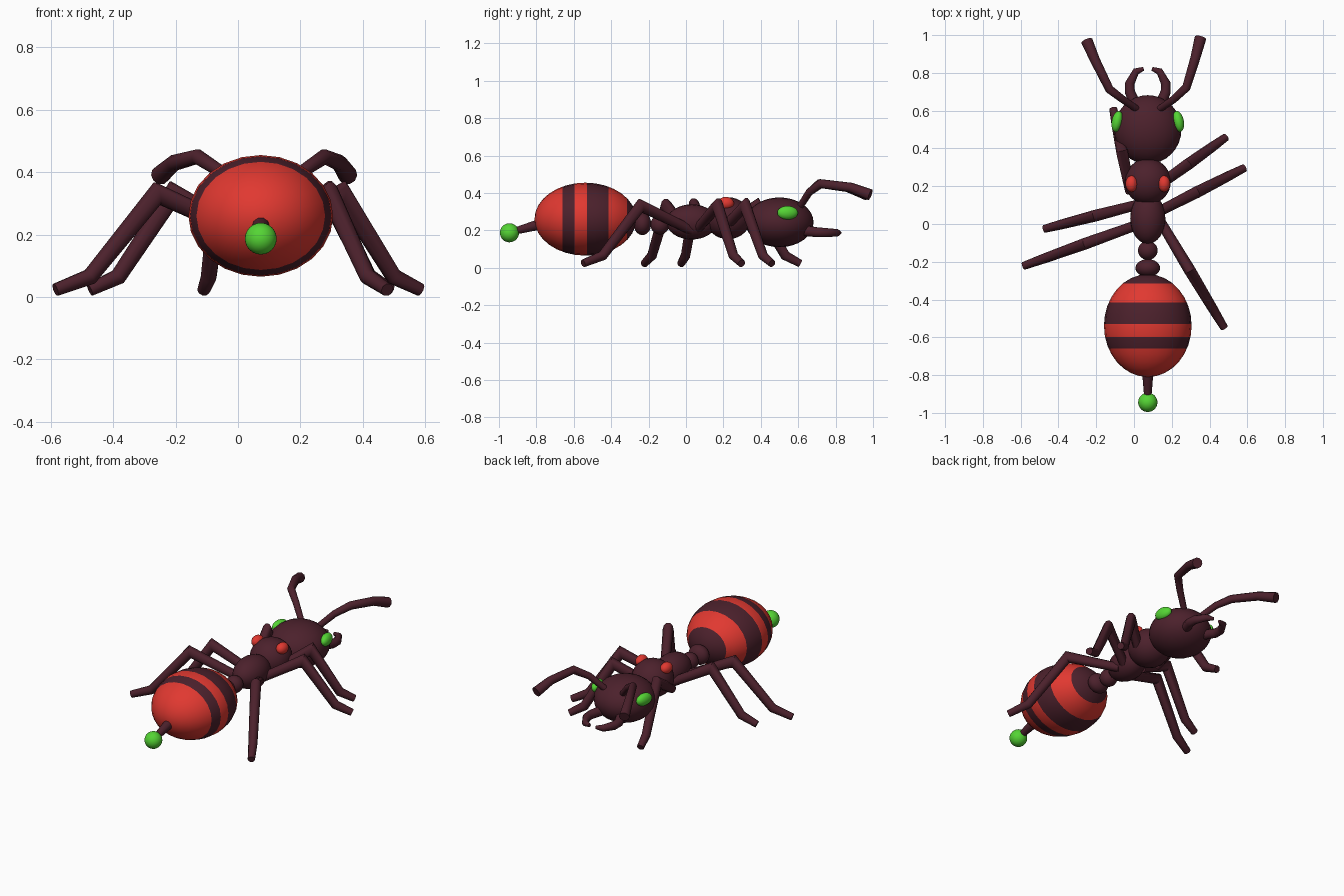
import bpy, bmesh, math
from mathutils import Vector, Matrix

if "Cube" in bpy.data.objects:
    bpy.data.objects.remove(bpy.data.objects["Cube"])

CX = 0.073  # body midline


def material(name, rgb):
    m = bpy.data.materials.new(name)
    m.diffuse_color = (*rgb, 1)
    m.use_nodes = True
    m.node_tree.nodes["Principled BSDF"].inputs["Base Color"].default_value = m.diffuse_color
    return m


MAROON = material("dark maroon", (0.072, 0.015, 0.025))
RED = material("bright red", (0.75, 0.04, 0.03))
GREEN = material("bright green", (0.09, 0.66, 0.035))


def finish(bm, name, mats):
    bmesh.ops.recalc_face_normals(bm, faces=bm.faces)
    me = bpy.data.meshes.new(name)
    bm.to_mesh(me)
    bm.free()
    for m in mats:
        me.materials.append(m)
    ob = bpy.data.objects.new(name, me)
    bpy.context.collection.objects.link(ob)
    bpy.ops.object.select_all(action='DESELECT')
    ob.select_set(True)
    bpy.context.view_layer.objects.active = ob
    bpy.ops.object.shade_smooth_by_angle(angle=math.radians(50))
    return ob


def ellipsoid(name, loc, radii, mat, yaw=0.0, cuts=()):
    """Sphere with poles along y; cuts are y levels that swap between two colours."""
    bm = bmesh.new()
    bmesh.ops.create_uvsphere(bm, u_segments=24, v_segments=16, radius=1)
    mtx = (Matrix.Translation(loc) @ Matrix.Rotation(yaw, 4, 'Z')
           @ Matrix.Diagonal((*radii, 1)) @ Matrix.Rotation(math.pi / 2, 4, 'X'))
    bmesh.ops.transform(bm, matrix=mtx, verts=bm.verts)
    for y in cuts:
        bmesh.ops.bisect_plane(bm, geom=bm.verts[:] + bm.edges[:] + bm.faces[:],
                               plane_co=(0, y, 0), plane_no=(0, 1, 0))
    for f in bm.faces:
        y = f.calc_center_median().y
        f.material_index = sum(y < c for c in cuts) % 2
    return finish(bm, name, [mat, RED] if cuts else [mat])


def tube(name, points, radii, sides=10):
    """Tapered limb with mitred joints and flat ends."""
    pts = [Vector(p) for p in points]
    bm = bmesh.new()
    rings = []
    for i, p in enumerate(pts):
        a = (p - pts[i - 1]).normalized() if i else None
        b = (pts[i + 1] - p).normalized() if i < len(pts) - 1 else None
        t = ((a or b) + (b or a)).normalized()
        stretch = 1 / max(0.6, t.dot(a or b))
        side = t.cross(Vector((0, 0, 1))).normalized()
        up = side.cross(t).normalized()
        ring = []
        for k in range(sides):
            w = 2 * math.pi * k / sides
            ring.append(bm.verts.new(p + radii[i] * (math.cos(w) * side
                                                     + math.sin(w) * stretch * up)))
        rings.append(ring)
    for r, s in zip(rings, rings[1:]):
        for k in range(sides):
            n = (k + 1) % sides
            bm.faces.new((r[k], r[n], s[n], s[k]))
    bm.faces.new(rings[0])
    bm.faces.new(rings[-1])
    return finish(bm, name, [MAROON])


# Body segments
ellipsoid("head", (CX, 0.50, 0.243), (0.178, 0.182, 0.133), MAROON)
ellipsoid("front_thorax", (CX, 0.225, 0.265), (0.122, 0.122, 0.112), MAROON)
ellipsoid("rear_thorax", (CX, 0.03, 0.245), (0.093, 0.135, 0.094), MAROON)
ellipsoid("front_waist_bead", (CX, -0.14, 0.23), (0.052, 0.05, 0.052), MAROON)
ellipsoid("rear_waist_bead", (CX, -0.233, 0.235), (0.065, 0.047, 0.06), MAROON)

# Striped abdomen
ellipsoid("abdomen", (CX, -0.538, 0.26), (0.232, 0.272, 0.195), MAROON,
          cuts=(-0.315, -0.415, -0.53, -0.597, -0.66))

# Stinger with round tip
tube("stinger", [(CX, -0.76, 0.238), (CX, -0.93, 0.192)], [0.032, 0.018])
ellipsoid("stinger_ball", (CX, -0.944, 0.187), (0.051, 0.051, 0.051), GREEN)

# Paired head and thorax details
for s, tag in ((-1, "left"), (1, "right")):
    ellipsoid(tag + "_eye", (CX + s * 0.162, 0.543, 0.294), (0.029, 0.056, 0.037),
              GREEN, yaw=s * 0.2)
    ellipsoid(tag + "_back_spot", (CX + s * 0.086, 0.213, 0.345),
              (0.032, 0.043, 0.034), RED)
    tube(tag + "_mandible",
         [(CX + s * x, y, z) for x, y, z in
          ((0.06, 0.62, 0.20), (0.095, 0.70, 0.19), (0.095, 0.745, 0.188),
           (0.062, 0.808, 0.187), (0.022, 0.822, 0.187))],
         [0.03, 0.027, 0.025, 0.019, 0.01])

# Antennae
tube("left_antenna", [(0.02, 0.605, 0.32), (-0.06, 0.66, 0.405), (-0.13, 0.713, 0.45),
                      (-0.205, 0.865, 0.43), (-0.25, 0.97, 0.39)],
     [0.018, 0.02, 0.023, 0.026, 0.031])
tube("right_antenna", [(0.13, 0.605, 0.32), (0.21, 0.66, 0.405), (0.277, 0.722, 0.45),
                       (0.325, 0.88, 0.43), (0.352, 0.985, 0.39)],
     [0.018, 0.02, 0.023, 0.026, 0.031])

# Legs: hip and foot in plan, sharing one knee and ankle profile
LEGS = {
    "left_front_leg": ((-0.02, 0.17), (-0.11, 0.61)),
    "left_middle_leg": ((0.03, 0.105), (-0.475, -0.026)),
    "left_rear_leg": ((0.03, 0.0), (-0.585, -0.222)),
    "right_front_leg": ((0.11, 0.19), (0.487, 0.46)),
    "right_middle_leg": ((0.11, 0.055), (0.585, 0.297)),
    "right_rear_leg": ((0.13, 0.03), (0.478, -0.55)),
}
for name, (hip, foot) in LEGS.items():
    h, f = Vector(hip), Vector(foot)
    path = [(*h.lerp(f, t), z) for t, z in
            ((0, 0.2), (0.47, 0.332), (0.82, 0.065), (1, 0.023))]
    tube(name, path, [0.026, 0.031, 0.026, 0.021])
